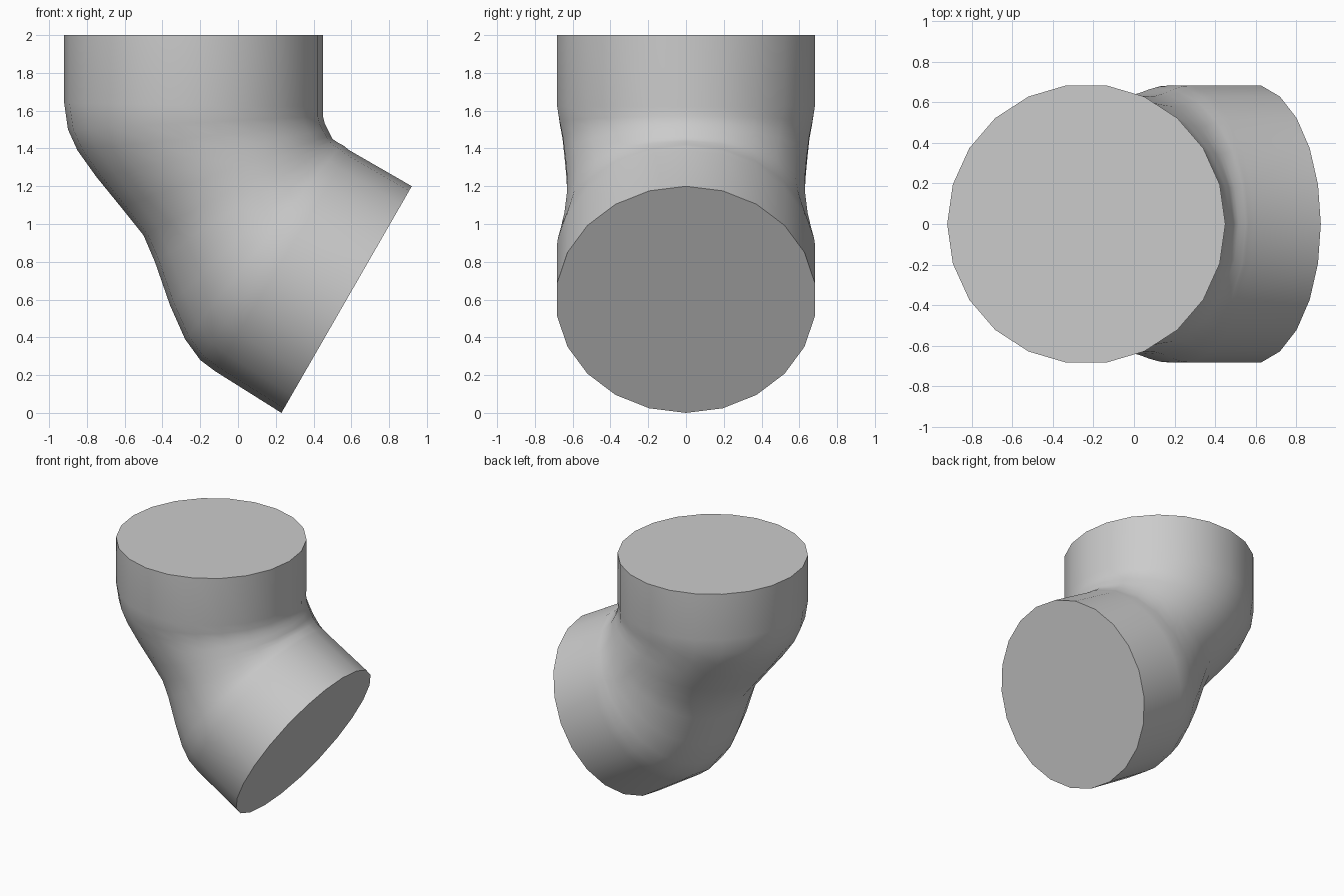
import bpy, bmesh, math
from mathutils import Vector

cube = bpy.data.objects.get("Cube")
if cube:
    bpy.data.objects.remove(cube, do_unlink=True)

# One plain grey material
grey = bpy.data.materials.new("light grey")
grey.use_nodes = True
colour = (0.6, 0.6, 0.6, 1)
grey.diffuse_color = colour
grey.node_tree.nodes["Principled BSDF"].inputs["Base Color"].default_value = colour

SIDES = 22

# Cross-sections along the bend: outer point (x, z), inner point (x, z), half width
SECTIONS = [
    ((-0.92, 2.00), (0.45, 2.00), 0.69),
    ((-0.92, 1.64), (0.45, 1.62), 0.69),
    ((-0.90, 1.50), (0.45, 1.57), 0.675),
    ((-0.85, 1.39), (0.46, 1.53), 0.66),
    ((-0.75, 1.25), (0.475, 1.50), 0.65),
    ((-0.62, 1.09), (0.49, 1.47), 0.64),
    ((-0.50, 0.94), (0.50, 1.45), 0.635),
    ((-0.44, 0.80), (0.515, 1.44), 0.637),
    ((-0.36, 0.57), (0.53, 1.43), 0.65),
    ((-0.28, 0.39), (0.55, 1.42), 0.67),
    ((-0.20, 0.28), (0.565, 1.41), 0.685),
    ((-0.12, 0.22), (0.59, 1.39), 0.69),
    ((0.23, 0.00), (0.92, 1.20), 0.69),
]


def add_ring(bm, outer, inner, width):
    """Elliptical ring spanning the outer and inner points of the bend."""
    a = Vector((outer[0], 0, outer[1]))
    b = Vector((inner[0], 0, inner[1]))
    centre, half = (a + b) / 2, (b - a) / 2
    side = Vector((0, width, 0))
    angles = [math.tau * i / SIDES for i in range(SIDES)]
    return [bm.verts.new(centre + half * math.cos(t) + side * math.sin(t)) for t in angles]


# Bent pipe: loft through the rings, then cap both ends
bm = bmesh.new()
rings = [add_ring(bm, *section) for section in SECTIONS]
for upper, lower in zip(rings, rings[1:]):
    for i in range(SIDES):
        j = (i + 1) % SIDES
        bm.faces.new((upper[i], upper[j], lower[j], lower[i]))
bm.faces.new(rings[0])
bm.faces.new(rings[-1])
bmesh.ops.recalc_face_normals(bm, faces=bm.faces)

mesh = bpy.data.meshes.new("pipe_elbow")
bm.to_mesh(mesh)
bm.free()
mesh.materials.append(grey)
elbow = bpy.data.objects.new("pipe_elbow", mesh)
bpy.context.collection.objects.link(elbow)

# Smooth walls with crisp rims
bpy.ops.object.select_all(action="DESELECT")
elbow.select_set(True)
bpy.context.view_layer.objects.active = elbow
bpy.ops.object.shade_smooth_by_angle(angle=math.radians(40))
